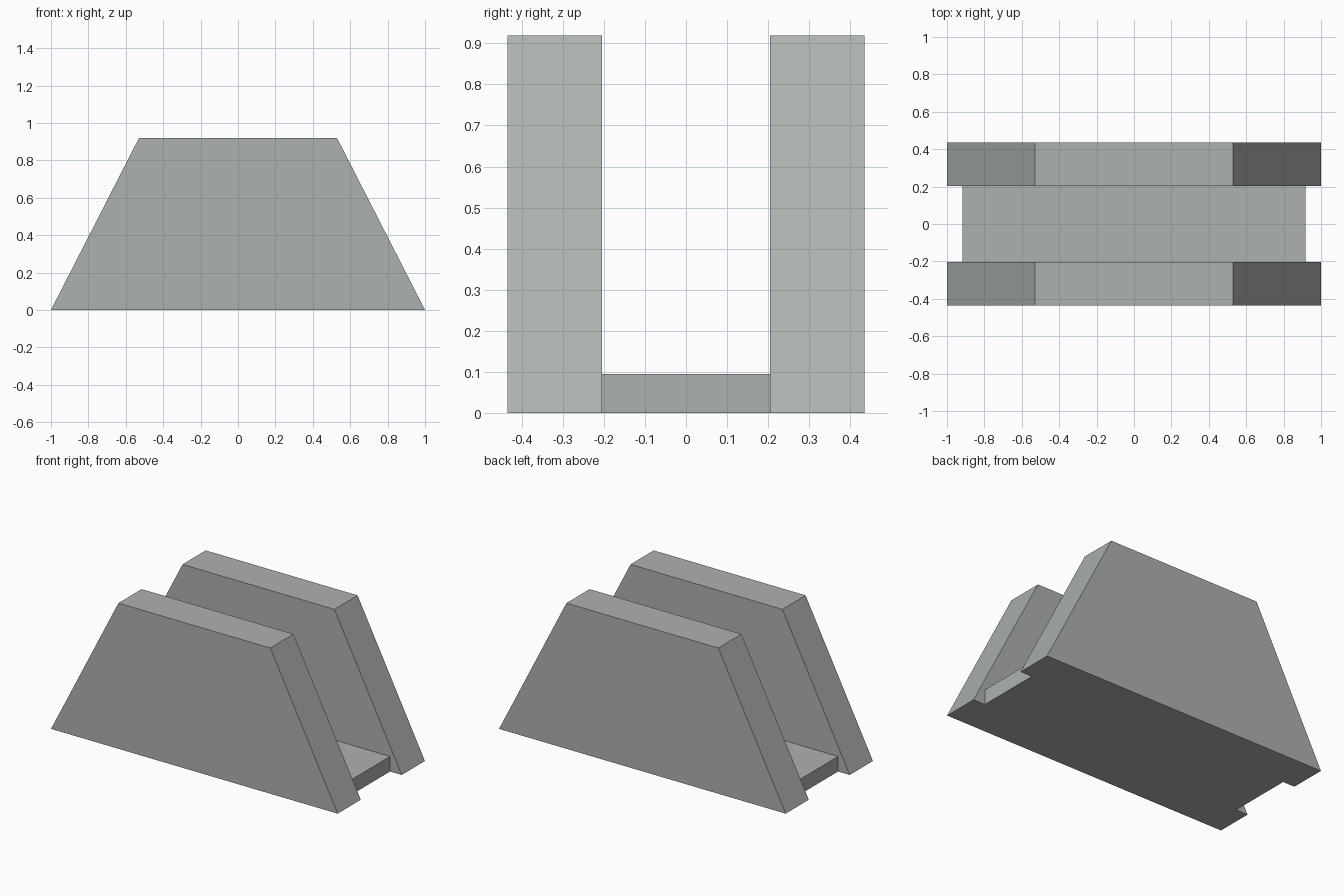
import bpy
import bmesh

if "Cube" in bpy.data.objects:
    bpy.data.objects.remove(bpy.data.objects["Cube"])

# Single light grey colour
grey = bpy.data.materials.new("light_grey")
grey.diffuse_color = (0.42, 0.447, 0.43, 1.0)
grey.use_nodes = True
grey.node_tree.nodes["Principled BSDF"].inputs["Base Color"].default_value = grey.diffuse_color


def extrude_profile(name, profile, y0, y1):
    """Extrude an x/z outline along y into a closed solid."""
    bm = bmesh.new()
    face = bm.faces.new([bm.verts.new((x, y0, z)) for x, z in profile])
    result = bmesh.ops.extrude_face_region(bm, geom=[face])
    moved = [v for v in result["geom"] if isinstance(v, bmesh.types.BMVert)]
    bmesh.ops.translate(bm, verts=moved, vec=(0, y1 - y0, 0))
    # make sure both end caps exist
    bmesh.ops.holes_fill(bm, edges=bm.edges[:])
    bmesh.ops.recalc_face_normals(bm, faces=bm.faces[:])
    mesh = bpy.data.meshes.new(name)
    bm.to_mesh(mesh)
    bm.free()
    mesh.materials.append(grey)
    obj = bpy.data.objects.new(name, mesh)
    bpy.context.collection.objects.link(obj)
    return obj


INNER, OUTER, HEIGHT = 0.204, 0.435, 0.919

# Two trapezoid side walls
wall = [(-1, 0), (1, 0), (0.53, HEIGHT), (-0.53, HEIGHT)]
extrude_profile("front_wall", wall, -OUTER, -INNER)
extrude_profile("back_wall", wall, INNER, OUTER)

# Floor plate joining the walls, slightly shorter than they are
floor = [(-0.918, 0), (0.918, 0), (0.918, 0.095), (-0.918, 0.095)]
extrude_profile("floor_plate", floor, -INNER, INNER)
